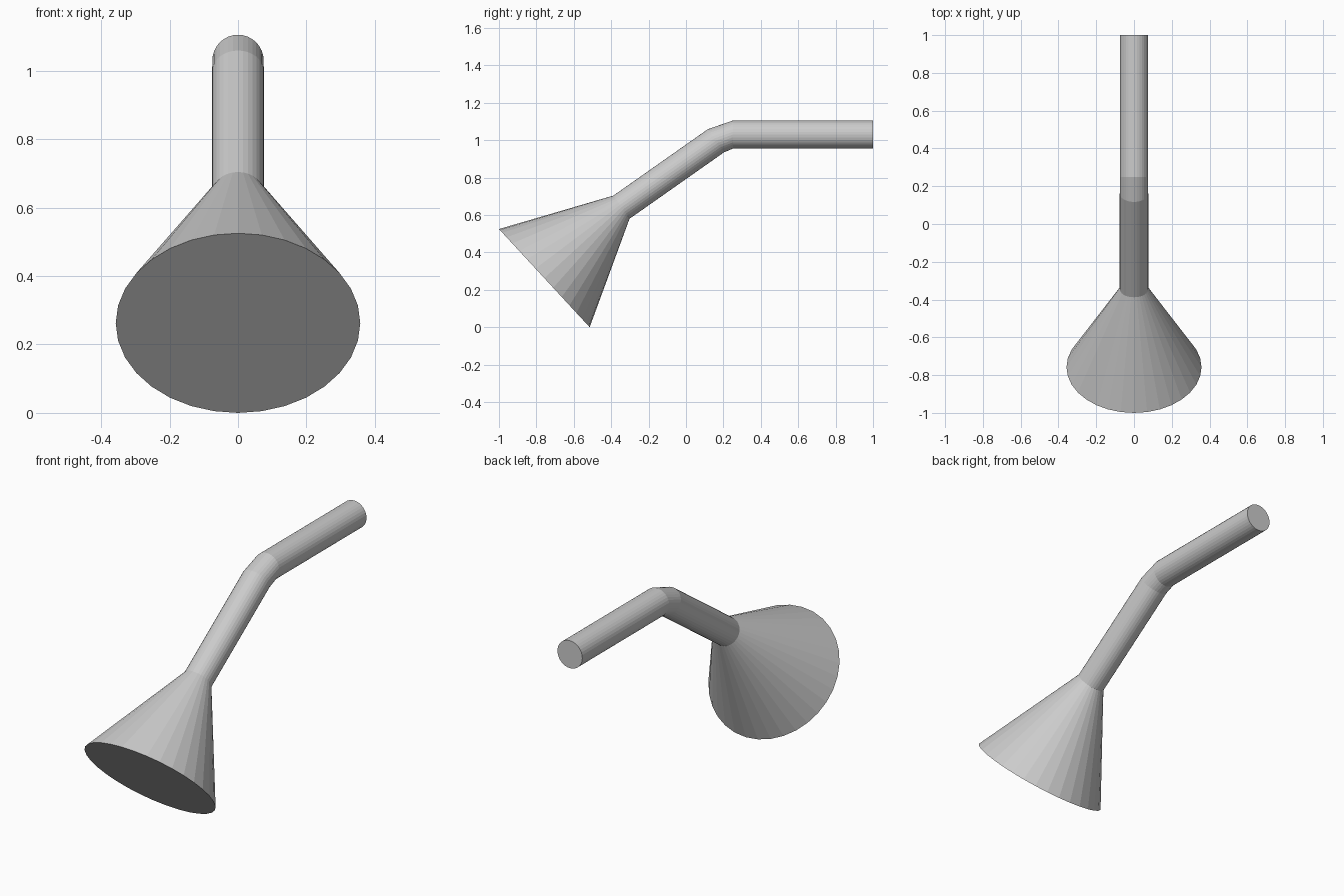
import bpy, bmesh, math
from mathutils import Vector

if "Cube" in bpy.data.objects:
    bpy.data.objects.remove(bpy.data.objects["Cube"])

SIDES = 32


def lofted(name, sections, cap_first=False, cap_last=False):
    """Loft round sections, each given by its upper and lower (y, z) points."""
    bm = bmesh.new()
    rings = []
    for top, bottom in sections:
        t, b = Vector((0, *top)), Vector((0, *bottom))
        centre, up = (t + b) / 2, (t - b) / 2
        side = Vector((up.length, 0, 0))
        rings.append([bm.verts.new(centre + up * math.cos(a) + side * math.sin(a))
                      for a in (2 * math.pi * i / SIDES for i in range(SIDES))])
    for r0, r1 in zip(rings, rings[1:]):
        for i in range(SIDES):
            j = (i + 1) % SIDES
            bm.faces.new((r0[i], r0[j], r1[j], r1[i]))
    if cap_first:
        bm.faces.new(rings[0][::-1])
    if cap_last:
        bm.faces.new(rings[-1])
    bm.normal_update()
    # Make the side faces point away from the axis
    c = sum((v.co for v in rings[0] + rings[1]), Vector()) / (2 * SIDES)
    side_face = bm.faces[:][0]
    if side_face.normal.dot(side_face.calc_center_median() - c) < 0:
        bmesh.ops.reverse_faces(bm, faces=bm.faces[:])
    mesh = bpy.data.meshes.new(name)
    bm.to_mesh(mesh)
    bm.free()
    obj = bpy.data.objects.new(name, mesh)
    bpy.context.collection.objects.link(obj)
    return obj


neck = ((-0.388, 0.704), (-0.302, 0.580))

# Bent tube: straight rear run, short elbow, sloping front run
lofted("bent_tube", [((1.0, 1.105), (1.0, 0.955)),
                     ((0.25, 1.105), (0.25, 0.955)),
                     ((0.117, 1.059), (0.203, 0.935)),
                     neck], cap_first=True)

# Flared cone with a closed flat mouth
lofted("flared_cone", [neck, ((-1.0, 0.525), (-0.515, 0.0))], cap_last=True)
